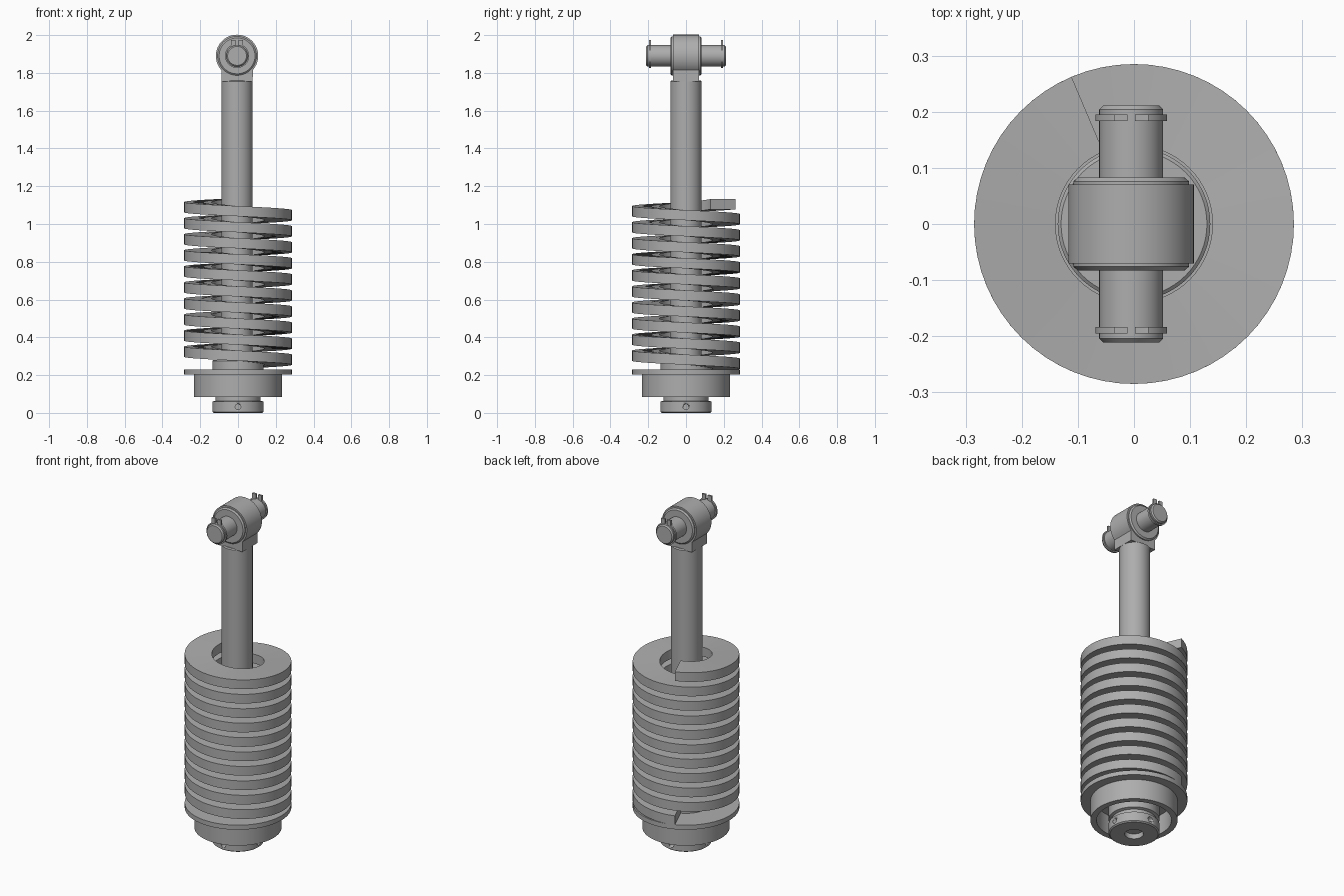
import bpy, bmesh, math
from mathutils import Matrix, Vector

cube = bpy.data.objects.get("Cube")
if cube:
    bpy.data.objects.remove(cube)

steel = bpy.data.materials.new("grey_steel")
steel.use_nodes = True
GREY = (0.42, 0.42, 0.42, 1)
steel.diffuse_color = GREY
steel.node_tree.nodes["Principled BSDF"].inputs["Base Color"].default_value = GREY

AXIS_X, EYE_Z = -0.005, 1.89
TO_Y = Matrix.Translation((AXIS_X, 0, EYE_Z)) @ Matrix.Rotation(math.pi / 2, 4, 'X')


def finish(name, bm, matrix=Matrix()):
    bmesh.ops.transform(bm, matrix=matrix, verts=bm.verts)
    bmesh.ops.recalc_face_normals(bm, faces=bm.faces)
    mesh = bpy.data.meshes.new(name)
    bm.to_mesh(mesh)
    bm.free()
    obj = bpy.data.objects.new(name, mesh)
    bpy.context.collection.objects.link(obj)
    mesh.materials.append(steel)
    bpy.ops.object.select_all(action='DESELECT')
    obj.select_set(True)
    bpy.context.view_layer.objects.active = obj
    bpy.ops.object.shade_smooth_by_angle(angle=math.radians(30))
    return obj


def lathe(name, profile, matrix=Matrix(), steps=64):
    """Turn a radius/height profile around its axis."""
    bm = bmesh.new()
    verts = [bm.verts.new((r, 0, z)) for r, z in profile]
    edges = [bm.edges.new(pair) for pair in zip(verts, verts[1:])]
    bmesh.ops.spin(bm, geom=verts + edges, cent=(0, 0, 0), axis=(0, 0, 1),
                   angle=math.tau, steps=steps)
    bmesh.ops.remove_doubles(bm, verts=bm.verts, dist=1e-5)
    return finish(name, bm, matrix)


def prism(name, outline, low, high, matrix=Matrix()):
    """Extrude a flat outline between two heights."""
    bm = bmesh.new()
    face = bm.faces.new([bm.verts.new((x, y, low)) for x, y in outline])
    new = bmesh.ops.extrude_face_region(bm, geom=[face])["geom"]
    bmesh.ops.translate(bm, vec=(0, 0, high - low),
                        verts=[v for v in new if isinstance(v, bmesh.types.BMVert)])
    return finish(name, bm, matrix)


def arc(radius, start, end, count):
    for i in range(count + 1):
        a = math.radians(start + (end - start) * i / count)
        yield radius * math.cos(a), radius * math.sin(a)


# Rectangular-section coil, sinking counter-clockwise from its upper end
def coil(name, inner, outer, top, height, pitch, turns, start, steps=64):
    bm = bmesh.new()
    rings = []
    for i in range(turns * steps + 1):
        a = math.radians(start) + math.tau * i / steps
        z = top - pitch * i / steps
        rings.append([bm.verts.new((r * math.cos(a), r * math.sin(a), h))
                      for r, h in ((inner, z), (outer, z),
                                   (outer, z - height), (inner, z - height))])
    for a, b in zip(rings, rings[1:]):
        for k in range(4):
            n = (k + 1) % 4
            bm.faces.new((a[k], a[n], b[n], b[k]))
    bm.faces.new(rings[0])
    bm.faces.new(rings[-1])
    return finish(name, bm)


coil("coil_spring", 0.14, 0.285, 1.132, 0.054, 0.085, 10, 113)

# Spring seat: flange over a cup that is open underneath
lathe("spring_seat", [(0.1, 0.2), (0.2, 0.2), (0.2, 0.085), (0.233, 0.085),
                      (0.233, 0.203), (0.285, 0.203), (0.285, 0.23), (0.1, 0.23)])

# Inner sleeve with a grooved lower collar and a bore in its base
sleeve = lathe("lower_sleeve", [(0, 0.03), (0.05, 0.03), (0.05, 0), (0.128, 0),
                                (0.136, 0.006), (0.136, 0.06), (0.12, 0.064),
                                (0.12, 0.085), (0.136, 0.09), (0.136, 0.275),
                                (0.13, 0.28), (0, 0.28)])

# Four radial spanner holes in the collar
bm = bmesh.new()
for i in range(4):
    place = (Matrix.Rotation(i * math.pi / 2, 4, 'Z') @ Matrix.Translation((0.135, 0, 0.032))
             @ Matrix.Rotation(math.pi / 2, 4, 'Y'))
    bmesh.ops.create_cone(bm, cap_ends=True, segments=20, radius1=0.015,
                          radius2=0.015, depth=0.06, matrix=place)
cutter = finish("hole_cutter", bm)
cutter.hide_render = True
cut = sleeve.modifiers.new("spanner_holes", 'BOOLEAN')
cut.operation, cut.object = 'DIFFERENCE', cutter
bpy.context.view_layer.objects.active = sleeve
bpy.ops.object.modifier_apply(modifier=cut.name)
bpy.data.objects.remove(cutter)

# Piston rod
lathe("piston_rod", [(0, 0.25), (0.083, 0.25), (0.083, 1.755), (0.076, 1.76), (0, 1.76)],
      Matrix.Translation((AXIS_X, 0, 0)), 48)

# Rod eye: round head blending into a straight neck
head = list(arc(0.112, -42, 222, 48))
prism("rod_eye", [(0.083, -0.135)] + head + [(-0.083, -0.135)], -0.07, 0.07, TO_Y)
lathe("eye_bearing", [(0, -0.083), (0.095, -0.083), (0.103, -0.076),
                      (0.103, 0.076), (0.095, 0.083), (0, 0.083)], TO_Y)

# Cross pin with chamfered ends
lathe("cross_pin", [(0, -0.211), (0.05, -0.211), (0.057, -0.204),
                    (0.057, 0.204), (0.05, 0.211), (0, 0.211)], TO_Y, 48)

# Retaining clips: open ring with two lugs on top
for side, name in ((1, "front"), (-1, "back")):
    low, high = sorted((side * 0.184, side * 0.195))
    ring = list(arc(0.064, 105, 435, 48)) + list(arc(0.05, 435, 105, 48))
    prism(name + "_clip", ring, low, high, TO_Y)
    for x in (-0.019, 0.019):
        lug = [(x + 0.012 * sx, y) for sx, y in ((-1, 0.055), (1, 0.055), (1, 0.085), (-1, 0.085))]
        prism(name + "_clip_lug", lug, low, high, TO_Y)
